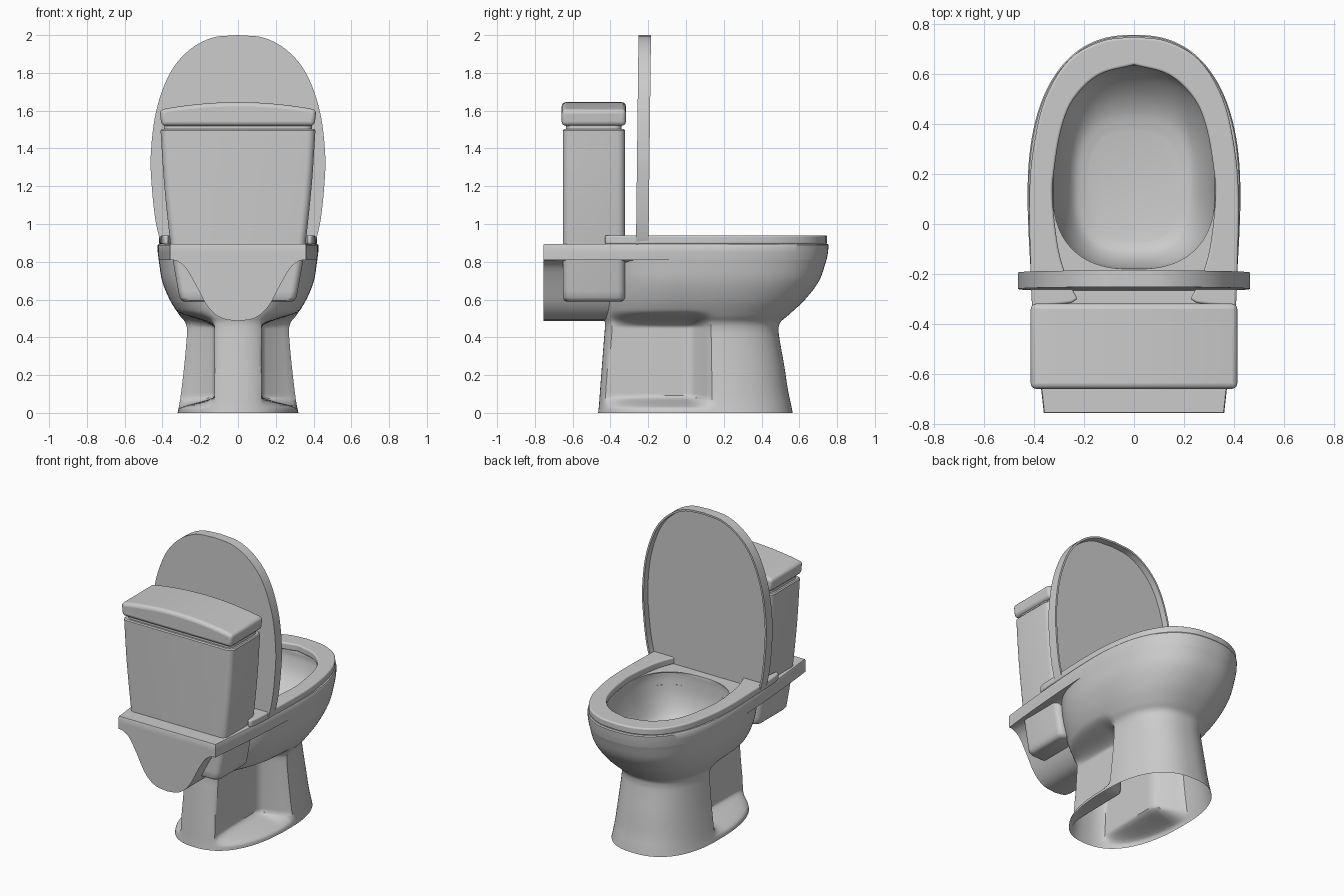
import bpy, bmesh, math
from math import pi, sin, cos, copysign
from mathutils import Vector

if "Cube" in bpy.data.objects:
    bpy.data.objects.remove(bpy.data.objects["Cube"])

N = 120  # points around each oval ring

ceramic = bpy.data.materials.new("grey ceramic")
ceramic.use_nodes = True
ceramic.diffuse_color = (0.6, 0.6, 0.6, 1)
ceramic.node_tree.nodes["Principled BSDF"].inputs["Base Color"].default_value = (0.6, 0.6, 0.6, 1)


def finish(bm, name, bevel=0):
    bmesh.ops.recalc_face_normals(bm, faces=bm.faces)
    mesh = bpy.data.meshes.new(name)
    bm.to_mesh(mesh)
    bm.free()
    mesh.materials.append(ceramic)
    obj = bpy.data.objects.new(name, mesh)
    bpy.context.collection.objects.link(obj)
    if bevel:
        mod = obj.modifiers.new("rounded edges", 'BEVEL')
        mod.width, mod.segments = bevel, 4
        mod.limit_method, mod.angle_limit = 'ANGLE', math.radians(40)
    bpy.ops.object.select_all(action='DESELECT')
    obj.select_set(True)
    bpy.context.view_layer.objects.active = obj
    bpy.ops.object.shade_smooth_by_angle(angle=math.radians(38))
    return obj


def loft(name, rings, cap_start=False, cap_end=False):
    bm = bmesh.new()
    rows = [[bm.verts.new(p) for p in ring] for ring in rings]
    for a, b in zip(rows, rows[1:]):
        for i in range(len(a)):
            j = (i + 1) % len(a)
            bm.faces.new((a[i], a[j], b[j], b[i]))
    if cap_start:
        bm.faces.new(rows[0])
    if cap_end:
        bm.faces.new(rows[-1])
    return finish(bm, name)


def prism(points, offset):
    """Extrude a closed outline by an offset vector."""
    bm = bmesh.new()
    face = bm.faces.new([bm.verts.new(p) for p in points])
    new = bmesh.ops.extrude_face_region(bm, geom=[face])["geom"]
    verts = [v for v in new if isinstance(v, bmesh.types.BMVert)]
    bmesh.ops.translate(bm, vec=offset, verts=verts)
    bmesh.ops.recalc_face_normals(bm, faces=bm.faces)
    return bm


def spline(points, steps=6):
    """Catmull-Rom curve through tuples of any length."""
    p = [Vector(q) for q in points]
    p = [2 * p[0] - p[1]] + p + [2 * p[-1] - p[-2]]
    out = []
    for a, b, c, d in zip(p, p[1:], p[2:], p[3:]):
        for k in range(steps):
            t = k / steps
            out.append(0.5 * (2 * b + (c - a) * t + (2 * a - 5 * b + 4 * c - d) * t ** 2
                              + (3 * b - a - 3 * c + d) * t ** 3))
    return out + [p[-2]]


def mirrored(half):
    """Close a half outline that starts and ends on the centre line."""
    return half + [(-x, v) for x, v in reversed(half) if abs(x) > 1e-5]


def smooth(a, b, v):
    t = min(1, max(0, (v - a) / (b - a)))
    return t * t * (3 - 2 * t)


def oval(z, front, back, w, yc=0.1, n=2.4, deck=None):
    """Egg-shaped ring; with deck set, the back half becomes a squared shelf."""
    ring = []
    for i in range(N):
        a = 2 * pi * i / N
        s, c = sin(a), cos(a)
        x = w * copysign(abs(s) ** (2 / n), s)
        y = yc + (front - yc if c > 0 else yc - back) * copysign(abs(c) ** (2 / n), c)
        u = 1 - abs(a - pi) / (pi / 2)
        if deck and u >= 0:
            v = min(1, u / 0.7)
            half = w - (w - deck) * v ** 1.5
            if u > 0.701:
                half = deck * (1 - u) / 0.3
            x, y = copysign(half, s), yc + (back - yc) * v
        ring.append((x, y, z))
    return ring


def pinched(ring):
    """Press the side recesses into the rear of the pedestal."""
    out = []
    for x, y, z in ring:
        m = (1 - smooth(0.03, 0.13, y)) * smooth(0.02, 0.09, z) * (1 - smooth(0.45, 0.54, z))
        out.append((x + (copysign(min(abs(x), 0.125), x) - x) * m, y, z))
    return out


# Pedestal and outer bowl, open underneath
shell = [(0, .565, -.465, .32), (.05, .555, -.46, .31), (.12, .54, -.455, .30),
         (.25, .52, -.445, .285), (.38, .497, -.435, .273), (.44, .49, -.43, .27),
         (.48, .50, -.43, .28), (.52, .545, -.44, .312), (.6, .63, -.45, .362),
         (.7, .705, -.45, .402), (.81, .744, -.45, .42)]
loft("pedestal_bowl", [pinched(oval(*s)) for s in spline(shell)])

# Rim with rear shelf and the inner basin
hole = dict(yc=.15, n=2.5)
rim = [oval(.81, .635, -.18, .325, **hole)]
rim += [oval(z, f, b, w, deck=d) for z, f, b, w, d in (
    (.81, .744, -.755, .42, .36), (.85, .752, -.755, .425, .36),
    (.888, .755, -.755, .425, .36), (.895, .75, -.752, .42, .357))]
rim += [oval(.895, .635, -.18, .325, **hole)]
basin = [(.888, .632, -.178, .322), (.84, .63, -.178, .32), (.75, .60, -.17, .30),
         (.67, .53, -.145, .27), (.62, .45, -.11, .235), (.60, .37, -.07, .18)]
rim += [oval(*s, yc=.15, n=2.8) for s in spline(basin, 4)]
loft("rim_and_basin", rim, cap_end=True)

# Rear outlet housing under the shelf
half = [tuple(p) for p in spline([(.35, .812), (.315, .80), (.275, .765), (.225, .68), (.175, .585),
                                  (.13, .53), (.075, .497), (0, .487)], 4)]
bm = prism([(x, -.755, z) for x, z in mirrored(half)[:]], (0, .51, 0))
finish(bm, "outlet_housing")


# Cistern, tapering down through the shelf
def rounded(z, w, inset=0, r=.04):
    y0, y1 = -.652 + inset, -.323 - inset
    w -= inset
    ring = []
    for k, (cx, cy) in enumerate(((w - r, y1 - r), (r - w, y1 - r), (r - w, y0 + r), (w - r, y0 + r))):
        for i in range(7):
            a = (k + i / 6) * pi / 2
            ring.append((cx + r * cos(a), cy + r * sin(a), z))
    return ring


sides = spline([(.612, .31), (.75, .335), (.9, .358), (1.2, .39), (1.495, .41)], 4)
tank = [rounded(.59, .306, .02), rounded(.596, .306, .007)]
tank += [rounded(z, w) for z, w in sides]
tank += [rounded(1.502, .41, .006), rounded(1.502, .41, .018), rounded(1.53, .41, .018)]
loft("tank", tank, cap_start=True, cap_end=True)

# Arched tank cover
arch = [(x / 10 * .415, 1.605 + .04 * (1 - (x / 10) ** 2)) for x in range(-10, 11)]
cover = [(-.405, 1.52)] + arch + [(.405, 1.52)]
finish(prism([(x, -.658, z) for x, z in cover], (0, .34, 0)), "tank_cover", .022)

# Horseshoe seat, open at the back with arms beside the tank
outer = spline([(0, .747), (.13, .73), (.26, .655), (.355, .5), (.402, .3), (.418, .1),
                (.412, -.2), (.405, -.36), (.395, -.42)], 5)
end = [(.38, -.432), (.365, -.42), (.36, -.36), (.34, -.325), (.25, -.315)]
inner = spline([(.225, -.30), (.265, -.22), (.302, -.1), (.325, .1), (.318, .22), (.29, .38),
                (.24, .5), (.14, .595), (0, .635)], 5)
half = [tuple(p) for p in outer] + end + [tuple(p) for p in inner]
# Only one point on each centre crossing, so mirror the interior points
loop = half + [(-x, y) for x, y in reversed(half[1:-1])]
finish(prism([(x, y, .893) for x, y in loop], (0, 0, .047)), "seat", .012)

# Raised lid: a shallow tray standing upright
half = [tuple(p) for p in spline([(0, 2), (.14, 1.985), (.265, 1.915), (.365, 1.79), (.435, 1.59),
                                  (.462, 1.36), (.455, 1.18), (.437, 1.02), (.415, .92)], 6)]
half += [(.40, .88), (.37, .865), (0, .865)]
bm = prism([(x, -.265, z) for x, z in half + [(-x, z) for x, z in reversed(half[1:-1])]], (0, .066, 0))
tray = max(bm.faces, key=lambda f: f.calc_center_median().y)
for width in (.012, .003):
    bmesh.ops.inset_region(bm, faces=[tray], thickness=width, use_even_offset=True)
bmesh.ops.translate(bm, vec=(0, -.04, 0), verts=tray.verts)
for v in bm.verts:
    v.co.y += .012 * (v.co.z - .865)
finish(bm, "lid")
